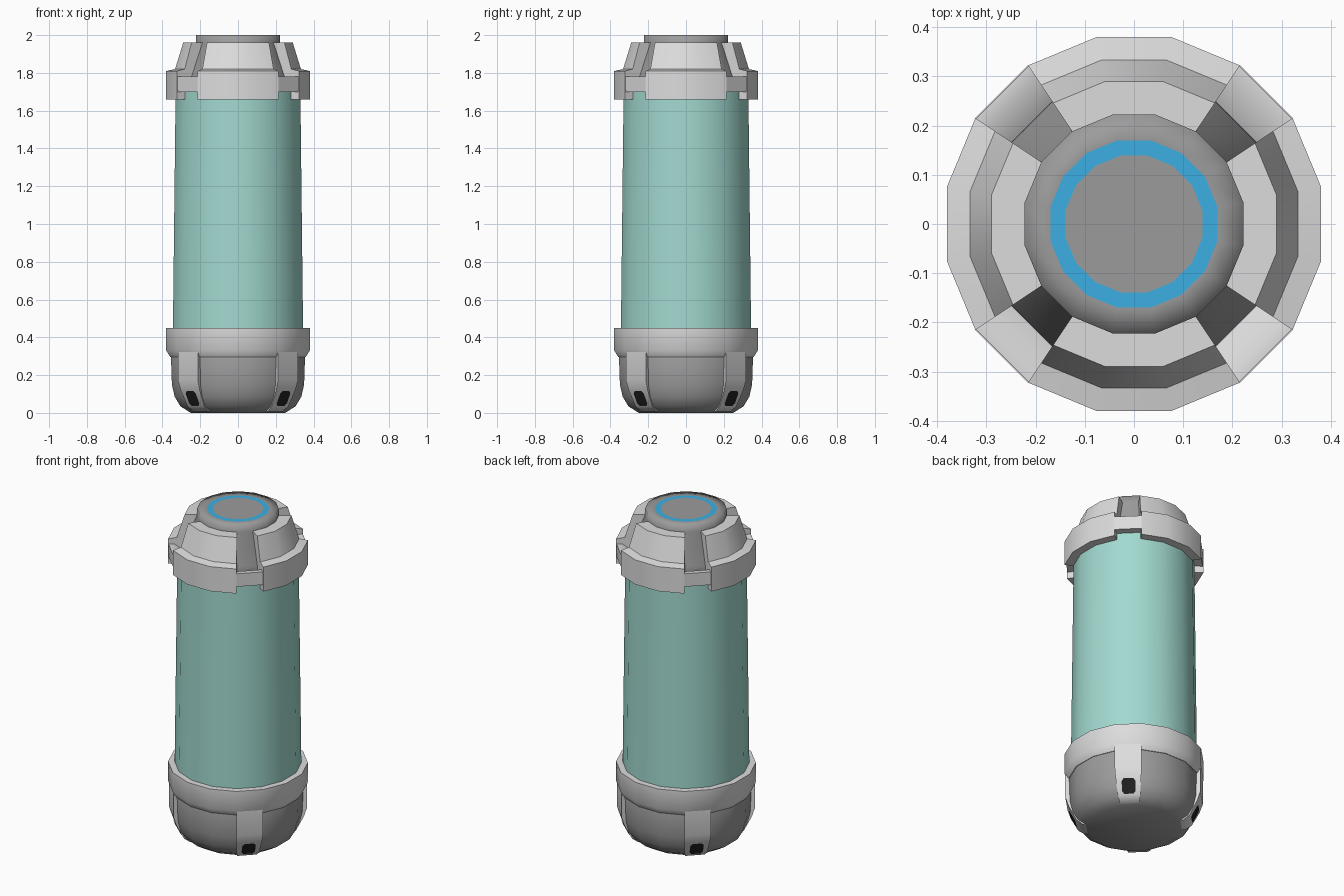
import bpy, bmesh, math

if "Cube" in bpy.data.objects:
    bpy.data.objects.remove(bpy.data.objects["Cube"])

N = 16
STEP = 2 * math.pi / N


def material(name, rgb):
    m = bpy.data.materials.new(name)
    m.diffuse_color = (*rgb, 1)
    m.use_nodes = True
    m.node_tree.nodes["Principled BSDF"].inputs["Base Color"].default_value = m.diffuse_color
    return m


WHITE = material("white shell", (0.72, 0.72, 0.72))
GREY = material("grey metal", (0.33, 0.33, 0.33))
AQUA = material("aqua glass", (0.36, 0.70, 0.63))
BLUE = material("blue ring", (0.045, 0.43, 0.76))
BLACK = material("black pad", (0.015, 0.015, 0.015))


def finish(bm, name, mats, angle):
    bmesh.ops.recalc_face_normals(bm, faces=bm.faces)
    me = bpy.data.meshes.new(name)
    bm.to_mesh(me)
    bm.free()
    for m in mats:
        me.materials.append(m)
    ob = bpy.data.objects.new(name, me)
    bpy.context.collection.objects.link(ob)
    bpy.ops.object.select_all(action='DESELECT')
    ob.select_set(True)
    bpy.context.view_layer.objects.active = ob
    bpy.ops.object.shade_smooth_by_angle(angle=math.radians(angle))
    return ob


def column(bm, profile, k):
    """Profile points (flat radius, z) placed on polygon corner k."""
    a = (k - 0.5) * STEP
    c = math.cos(STEP / 2)
    return [bm.verts.new((r / c * math.cos(a), r / c * math.sin(a), z)) for r, z in profile]


def turned(name, profile, mats, angle=40, solid=True, painted=()):
    """Full turn: solid closes both ends with a cap, otherwise the profile is a loop."""
    bm = bmesh.new()
    cols = [column(bm, profile, k) for k in range(N)]
    n = len(profile)
    for k in range(N):
        a, b = cols[k], cols[(k + 1) % N]
        for i in range(n - 1 if solid else n):
            j = (i + 1) % n
            f = bm.faces.new((a[i], b[i], b[j], a[j]))
            f.material_index = 1 if i in painted else 0
    if solid:
        bm.faces.new([c[0] for c in cols])
        bm.faces.new([c[-1] for c in cols])
    return finish(bm, name, mats, angle)


def sector(name, profile, start, count, mat, angle=50):
    """Part of a turn with a closed profile and end caps."""
    bm = bmesh.new()
    cols = [column(bm, profile, start + k) for k in range(count + 1)]
    n = len(profile)
    for a, b in zip(cols, cols[1:]):
        for i in range(n):
            j = (i + 1) % n
            bm.faces.new((a[i], b[i], b[j], a[j]))
    bm.faces.new(cols[0])
    bm.faces.new(cols[-1])
    return finish(bm, name, [mat], angle)


# Glass tube
turned("tube", [(0.345, 0.40), (0.33, 1.72)], [AQUA])

# Lower grey hull and white collar
turned("base_hull", [(0.34, 0.34), (0.355, 0.30), (0.35, 0.15), (0.335, 0.085),
                     (0.305, 0.035), (0.25, 0.0)], [GREY], 50)
turned("base_collar", [(0.33, 0.45), (0.38, 0.45), (0.38, 0.33), (0.358, 0.295),
                       (0.33, 0.295)], [WHITE], 50, solid=False)

# Cap core with the painted ring on its top
turned("cap_core", [(0.30, 1.68), (0.29, 1.78), (0.222, 1.96), (0.222, 2.0),
                    (0.17, 2.0), (0.139, 2.0)], [GREY, BLUE], 100, painted=(4,))

FLAP = [(0.38, 1.66), (0.38, 1.81), (0.333, 1.82), (0.29, 1.96), (0.215, 1.96),
        (0.26, 1.78), (0.325, 1.72), (0.325, 1.66)]
LIP = [(0.376, 1.70), (0.378, 1.78), (0.347, 1.78), (0.29, 1.74), (0.29, 1.70)]
LEG = [(0.376, 0.335), (0.376, 0.176), (0.358, 0.12), (0.315, 0.035),
       (0.28, 0.008), (0.22, 0.008), (0.30, 0.335)]
PAD = [(-0.038, 0.2), (-0.026, 0.04), (0.026, 0.04), (0.038, 0.2),
       (0.038, 0.8), (0.026, 0.96), (-0.026, 0.96), (-0.038, 0.8)]

for q in range(4):
    # Cap flaps on the four sides, lips in the gaps between them
    sector(f"cap_flap_{q + 1}", FLAP, 4 * q - 1, 3, WHITE)
    sector(f"cap_lip_{q + 1}", LIP, 4 * q + 2, 1, WHITE)
    # Base legs on the diagonals
    sector(f"base_leg_{q + 1}", LEG, 4 * q + 2, 1, WHITE)
    # Black pad plate on the slope of each leg
    bm = bmesh.new()
    a = (4 * q + 2) * STEP
    verts = []
    for t, s in PAD:
        r = 0.315 + 0.043 * s + 0.004
        verts.append(bm.verts.new((r * math.cos(a) - t * math.sin(a),
                                   r * math.sin(a) + t * math.cos(a),
                                   0.035 + 0.085 * s - 0.002)))
    bm.faces.new(verts)
    pad = finish(bm, f"leg_pad_{q + 1}", [BLACK], 30)
    if pad.data.polygons[0].normal.z > 0:
        pad.data.flip_normals()
